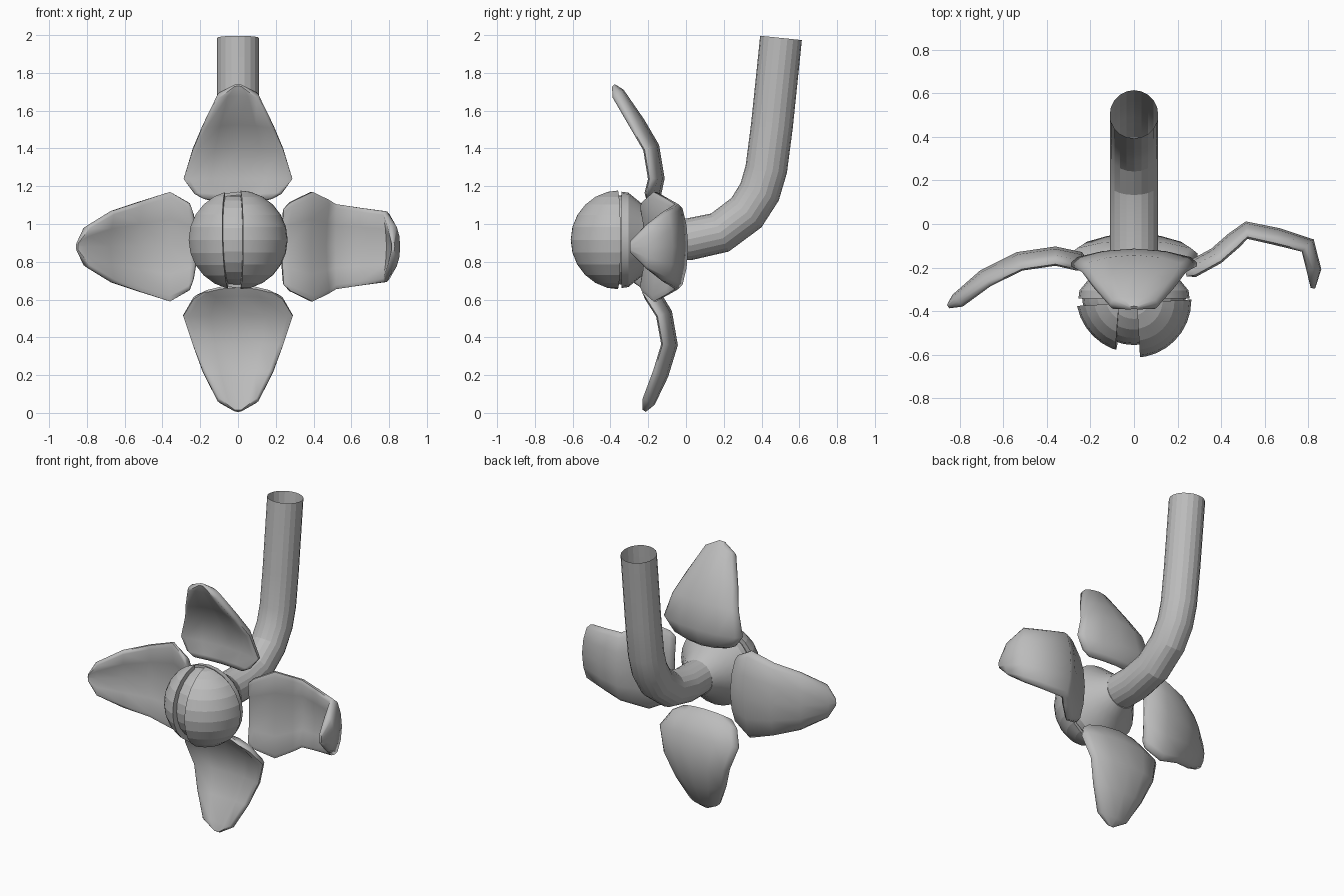
import bpy, bmesh, math
from mathutils import Vector, Matrix

if "Cube" in bpy.data.objects:
    bpy.data.objects.remove(bpy.data.objects["Cube"])

grey = bpy.data.materials.new("plain grey")
grey.diffuse_color = (0.5, 0.5, 0.5, 1)
grey.use_nodes = True
grey.node_tree.nodes["Principled BSDF"].inputs["Base Color"].default_value = grey.diffuse_color
CZ = 0.916  # height of the flower centre


def finish(name, bm, smooth=None):
    bmesh.ops.recalc_face_normals(bm, faces=bm.faces)
    me = bpy.data.meshes.new(name)
    bm.to_mesh(me)
    bm.free()
    me.materials.append(grey)
    ob = bpy.data.objects.new(name, me)
    bpy.context.collection.objects.link(ob)
    if smooth:
        bpy.ops.object.select_all(action='DESELECT')
        ob.select_set(True)
        bpy.context.view_layer.objects.active = ob
        bpy.ops.object.shade_smooth_by_angle(angle=math.radians(smooth))
    return ob


def loft(bm, rings, cap_start=True, cap_end=True):
    loops = [[bm.verts.new(p) for p in r] for r in rings]
    n = len(loops[0])
    for a, b in zip(loops, loops[1:]):
        for i in range(n):
            j = (i + 1) % n
            bm.faces.new((a[i], a[j], b[j], b[i]))
    if cap_start:
        bm.faces.new(loops[0])
    if cap_end:
        bm.faces.new(loops[-1])


# Curved open stem
path = [Vector((0, y, z)) for y, z in
        [(-0.13, .92), (.02, .92), (.18, .955), (.32, 1.06), (.39, 1.17),
         (.425, 1.29), (.455, 1.52), (.503, 1.985)]]
rings = []
for i, p in enumerate(path):
    t = (path[min(i + 1, len(path) - 1)] - path[max(i - 1, 0)]).normalized()
    s = Vector((1, 0, 0))
    u = t.cross(s)
    rings.append([p + 0.111 * (math.cos(k * math.pi / 10) * s + math.sin(k * math.pi / 10) * u)
                  for k in range(20)])
bm = bmesh.new()
loft(bm, rings, True, False)
finish("stem", bm, 17)


# Ball pieces: spheres sliced by planes
def ball(name, y, r, cuts):
    bm = bmesh.new()
    bmesh.ops.create_uvsphere(bm, u_segments=32, v_segments=12, radius=r)
    for co, no in cuts:  # everything on the normal's side is removed
        cut = bmesh.ops.bisect_plane(bm, geom=bm.verts[:] + bm.edges[:] + bm.faces[:],
                                     plane_co=co, plane_no=no, clear_outer=True)
        edges = [e for e in cut['geom_cut'] if isinstance(e, bmesh.types.BMEdge)]
        bmesh.ops.holes_fill(bm, edges=edges)
    bm.transform(Matrix.Translation((0, y, CZ)))
    finish(name, bm, 13)


ball("ball_core", -.315, .24, [((0, .005, 0), (0, 1, 0))])
ball("ball_right_shell", -.35, .263, [((.012, 0, 0), (-1, -.06, 0)), ((0, -.012, 0), (-.06, 1, 0))])
ball("ball_left_shell", -.325, .266, [((-.057, 0, 0), (1, -.1, .03)), ((0, -.035, 0), (-.06, 1, 0))])

# Receptacle behind the ball: a lip, then a taper to the stem
bm = bmesh.new()
loft(bm, [[(r * math.cos(k * math.pi / 12), y, CZ + r * math.sin(k * math.pi / 12))
           for k in range(24)]
          for y, r in [(-.342, .255), (-.305, .25), (-.25, .205), (-.19, .155), (-.12, .112)]])
finish("receptacle", bm, 25)


# Petals: stations are (distance from centre, y, half width)
def petal(name, stations, place, cup=.045):
    cols = [-1, -.9, -.5, 0, .5, .9, 1]
    half = [.009, .025, .027, .027, .027, .025, .009]
    rings = []
    for i, (d, y, w) in enumerate(stations):
        a, b = stations[max(i - 1, 0)], stations[min(i + 1, len(stations) - 1)]
        n = Vector((-(b[1] - a[1]), b[0] - a[0])).normalized()
        thin = .3 if i in (0, len(stations) - 1) else 1
        front, back = [], []
        for c, h in zip(cols, half):
            base = Vector((d, y)) - n * cup * c * c * min(1, w / .2)
            for side, row in ((1, back), (-1, front)):
                q = base + n * h * side * thin
                row.append(place(q.x, q.y, c * w))
        rings.append(front + back[::-1])
    bm = bmesh.new()
    loft(bm, rings)
    finish(name, bm, 60)


petal("top_petal",
      [(.20, -.17, .18), (.23, -.16, .23), (.32, -.14, .288), (.49, -.168, .24),
       (.62, -.245, .188), (.775, -.352, .108), (.815, -.383, .02)],
      lambda d, y, w: (w, y, .92 + d))
petal("bottom_petal",
      [(.25, -.205, .18), (.285, -.165, .235), (.39, -.10, .29), (.56, -.07, .24),
       (.72, -.12, .185), (.865, -.19, .108), (.91, -.22, .02)],
      lambda d, y, w: (w, y, .92 - d))
petal("left_petal",
      [(.22, -.17, .19), (.245, -.155, .23), (.36, -.13, .29), (.53, -.155, .24),
       (.69, -.235, .19), (.815, -.345, .108), (.853, -.378, .02)],
      lambda d, y, w: (-d, y, .88 + w))
# Right petal bends backward and then folds sharply forward at its tip
petal("right_petal",
      [(.23, -.205, .20), (.26, -.195, .235), (.37, -.135, .29), (.45, -.065, .25),
       (.515, -.015, .225), (.66, -.045, .205), (.805, -.09, .187), (.832, -.21, .115),
       (.822, -.295, .03)],
      lambda d, y, w: (d, y, .88 + w), cup=.035)
